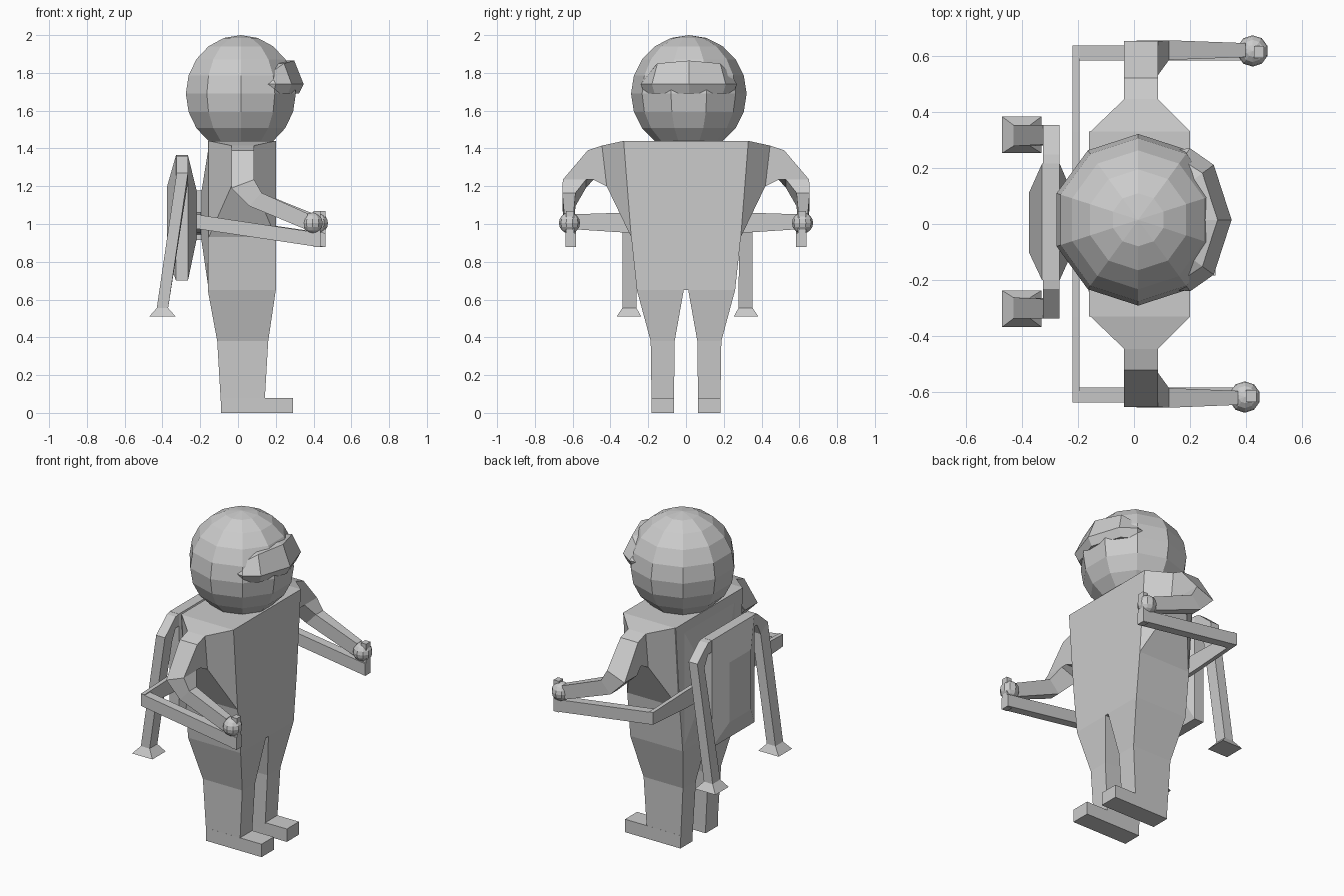
import bpy, bmesh
from math import radians, sin, cos

old = bpy.data.objects.get("Cube")
if old:
    bpy.data.objects.remove(old, do_unlink=True)

grey = bpy.data.materials.new("plain grey")
grey.use_nodes = True
grey.diffuse_color = (0.6, 0.6, 0.6, 1)
grey.node_tree.nodes["Principled BSDF"].inputs["Base Color"].default_value = (0.6, 0.6, 0.6, 1)


def finish(bm, name):
    bmesh.ops.recalc_face_normals(bm, faces=bm.faces)
    mesh = bpy.data.meshes.new(name)
    bm.to_mesh(mesh)
    bm.free()
    mesh.materials.append(grey)
    obj = bpy.data.objects.new(name, mesh)
    bpy.context.collection.objects.link(obj)
    return obj


def loft(name, sections):
    """Skin a row of cross-sections with equal point counts, capped at both ends."""
    bm = bmesh.new()
    rings = [[bm.verts.new(p) for p in s] for s in sections]
    n = len(rings[0])
    for a, b in zip(rings, rings[1:]):
        for i in range(n):
            j = (i + 1) % n
            bm.faces.new((a[i], a[j], b[j], b[i]))
    bm.faces.new(rings[0])
    bm.faces.new(rings[-1])
    return finish(bm, name)


def flat(x0, x1, y0, y1, z):
    return [(x0, y0, z), (x1, y0, z), (x1, y1, z), (x0, y1, z)]


def wall_x(x, y0, y1, z0, z1):
    return [(x, y0, z0), (x, y1, z0), (x, y1, z1), (x, y0, z1)]


def wall_y(y, x0, x1, z0, z1):
    return [(x0, y, z0), (x1, y, z0), (x1, y, z1), (x0, y, z1)]


def box(name, x0, x1, y0, y1, z0, z1):
    return loft(name, [flat(x0, x1, y0, y1, z0), flat(x0, x1, y0, y1, z1)])


def ball(name, centre, radius, segments, rings, squash=1):
    bm = bmesh.new()
    bmesh.ops.create_uvsphere(bm, u_segments=segments, v_segments=rings, radius=radius)
    for v in bm.verts:
        v.co.z *= squash
    bmesh.ops.translate(bm, verts=bm.verts, vec=centre)
    return finish(bm, name)


# Torso with a raised back plate
loft("torso", [flat(-.16, .2, -.26, .26, .65), flat(-.16, .2, -.29, .29, .93),
               flat(-.16, .2, -.33, .33, 1.44)])
loft("back_plate", [wall_x(-.155, -.26, .26, .65, 1.41), wall_x(-.193, -.14, .14, .91, 1.175)])

# Head and raised visor
HX, HY = .015, .015
ball("head", (HX, HY, 1.69), .306, 10, 10, 1.013)
visor = []
for angle, r, top in ((-60, .29, 1.78), (-54, .315, 1.8), (-36, .333, 1.85), (0, .333, 1.865),
                      (36, .333, 1.85), (54, .315, 1.8), (60, .29, 1.78)):
    c, s = cos(radians(angle)), sin(radians(angle))
    profile = ((.24, 1.69), (r - .025, 1.69), (r, 1.74), (r - .05, top), (.22, top))
    visor.append([(HX + q * c, HY + q * s, z) for q, z in profile])
loft("visor", visor)

for side, s in (("left", 1), ("right", -1)):
    reach = .028 if s > 0 else 0

    # Leg and foot
    loft(side + "_leg", [flat(-.16, .2, s * .012, s * .26, .65), flat(-.11, .16, s * .06, s * .187, .38),
                         flat(-.09, .14, s * .064, s * .182, .04), flat(-.09, .14, s * .064, s * .182, 0)])
    box(side + "_foot", -.09, .29, s * .064, s * .183, 0, .08)

    # Shoulder, bent upper arm and forearm
    def arm_section(top, bottom, x0=-.035, x1=.085):
        (yt, zt), (yb, zb) = top, bottom
        return [(x0, s * yb, zb), (x1, s * yb, zb), (x1, s * yt, zt), (x0, s * yt, zt)]

    loft(side + "_arm", [
        arm_section((.33, 1.44), (.29, .93), -.155, .2),
        arm_section((.445, 1.415), (.42, 1.2)),
        arm_section((.52, 1.39), (.49, 1.235)),
        [(-.035, s * .53, 1.19), (.085, s * .53, 1.235), (.085, s * .652, 1.235), (-.035, s * .652, 1.19)],
        [(.06, s * .585, 1.095), (.125, s * .585, 1.165), (.125, s * .655, 1.165), (.06, s * .655, 1.095)],
        [(.35 + reach, s * .595, .975), (.37 + reach, s * .595, 1.055),
         (.37 + reach, s * .645, 1.055), (.35 + reach, s * .645, .975)]])
    ball(side + "_hand", (.395 + reach, s * .617, 1.005), .056, 10, 8)

    # Control arm with upright grip
    loft(side + "_control_bar", [wall_x(-.22, s * .583, s * .637, .975, 1.05),
                                 wall_x(.436 + reach, s * .583, s * .637, .877, .952)])
    box(side + "_grip", .4 + reach, .436 + reach, s * .592, s * .634, .877, 1.07)
    loft(side + "_crossbar", [wall_y(0, -.22, -.195, .94, 1.065), wall_y(s * .33, -.22, -.195, .955, 1.06),
                              wall_y(s * .637, -.22, -.195, .975, 1.05)])

    # Thruster tube bent over the pack and ending in a flared nozzle
    m = .008
    loft(side + "_thruster", [
        wall_y(m + s * .2, -.325, -.265, 1.29, 1.365),
        wall_y(m + s * .24, -.325, -.265, 1.29, 1.36),
        [(-.325, m + s * .275, 1.22), (-.265, m + s * .275, 1.22),
         (-.265, m + s * .345, 1.27), (-.325, m + s * .345, 1.27)],
        flat(-.43, -.37, m + s * .27, m + s * .345, .555),
        flat(-.47, -.33, m + s * .245, m + s * .375, .51)])

# Pack with bevelled back and front, and its mount
loft("pack", [wall_x(-.375, -.1, .11, .83, 1.2), wall_x(-.328, -.2, .215, .7, 1.365),
              wall_x(-.265, -.2, .215, .7, 1.365), wall_x(-.22, -.1, .11, .915, 1.18)])
box("pack_mount", -.222, -.185, -.1, .11, .915, 1.178)
